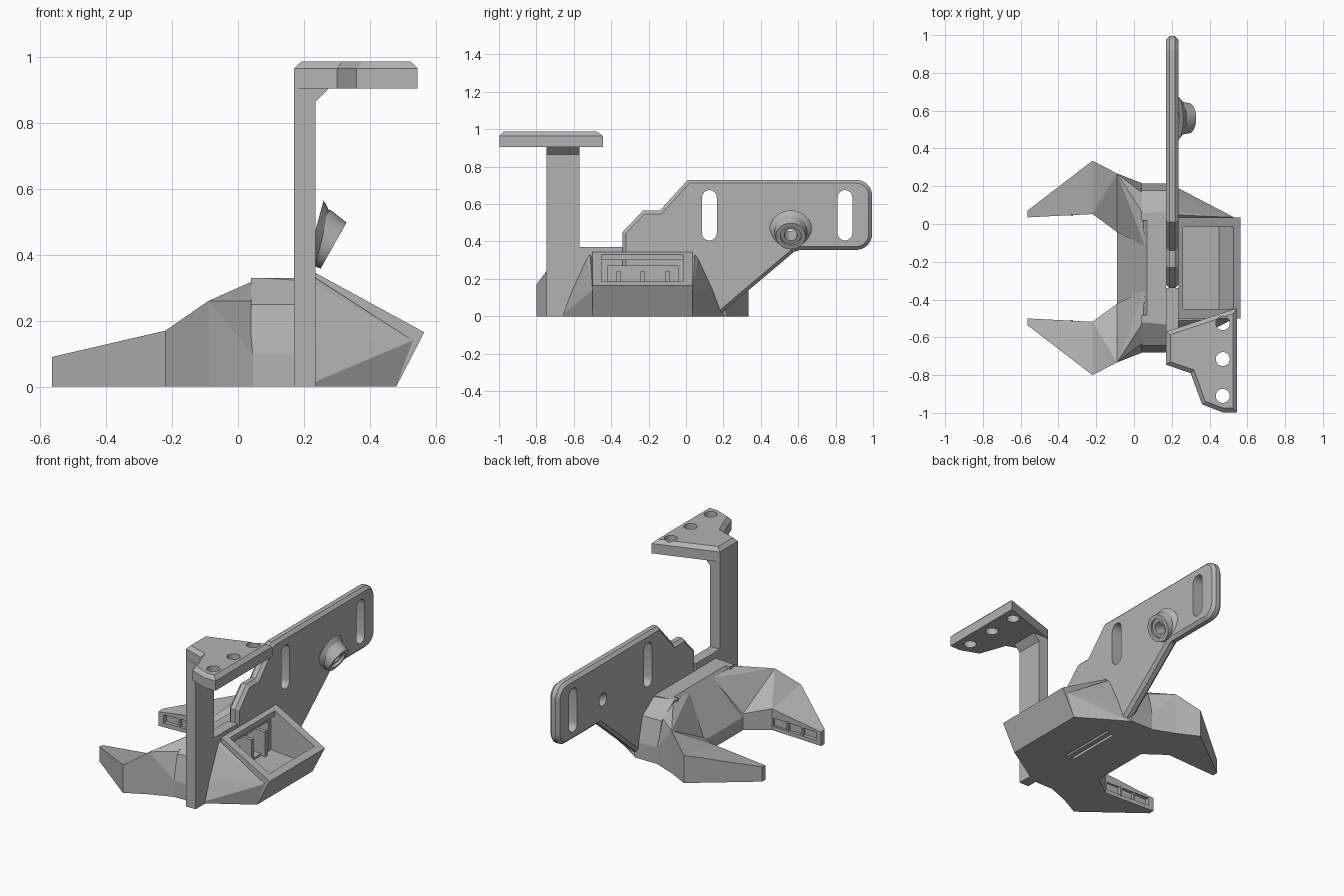
import bpy, bmesh, math
from mathutils import Vector, Matrix

cube = bpy.data.objects.get("Cube")
if cube:
    bpy.data.objects.remove(cube, do_unlink=True)

GREY = bpy.data.materials.new("plain grey plastic")
GREY.use_nodes = True
GREY.diffuse_color = (0.45, 0.45, 0.45, 1)
GREY.node_tree.nodes["Principled BSDF"].inputs["Base Color"].default_value = (0.45, 0.45, 0.45, 1)
MID = -0.2325  # symmetry line of the duct in y


def finish(name, bm):
    bmesh.ops.recalc_face_normals(bm, faces=bm.faces)
    mesh = bpy.data.meshes.new(name)
    bm.to_mesh(mesh)
    bm.free()
    mesh.materials.append(GREY)
    ob = bpy.data.objects.new(name, mesh)
    bpy.context.collection.objects.link(ob)
    return ob


def hull(name, pts, side=1):
    """Convex block; points are x, distance from the symmetry line, z."""
    bm = bmesh.new()
    for x, v, z in pts:
        bm.verts.new((x, MID + side * v, z))
    res = bmesh.ops.convex_hull(bm, input=bm.verts)
    junk = set(res["geom_interior"]) | set(res["geom_unused"])
    bmesh.ops.delete(bm, geom=[g for g in junk if isinstance(g, bmesh.types.BMVert)], context='VERTS')
    bmesh.ops.dissolve_limit(bm, angle_limit=0.02, verts=bm.verts, edges=bm.edges)
    return finish(name, bm)


def prism(name, axis, pts, lo, hi, chamfer=0, caps=()):
    """Outline extruded along an axis, with optional chamfered end caps."""
    def place(a, b, c):
        return {"x": (c, a, b), "y": (a, c, b), "z": (a, b, c)}[axis]
    bm = bmesh.new()
    rings = [[bm.verts.new(place(a, b, c)) for a, b in pts] for c in (lo, hi)]
    ends = [bm.faces.new(r) for r in rings]
    n = len(pts)
    for i in range(n):
        j = (i + 1) % n
        bm.faces.new((rings[0][i], rings[0][j], rings[1][j], rings[1][i]))
    bmesh.ops.recalc_face_normals(bm, faces=bm.faces)
    if chamfer:
        edges = {e for k in caps for e in ends[k].edges}
        bmesh.ops.bevel(bm, geom=list(edges), offset=chamfer, segments=1, affect='EDGES')
    return finish(name, bm)


def box(name, x, y, z):
    return prism(name, "z", [(x[0], y[0]), (x[1], y[0]), (x[1], y[1]), (x[0], y[1])], *z)


def rod(name, start, end, r1, r2, sides=40):
    a, b = Vector(start), Vector(end)
    bm = bmesh.new()
    rot = (b - a).to_track_quat('Z', 'Y').to_matrix().to_4x4()
    bmesh.ops.create_cone(bm, cap_ends=True, segments=sides, radius1=r1, radius2=r2,
                          depth=(b - a).length, matrix=Matrix.Translation((a + b) / 2) @ rot)
    return finish(name, bm)


def arc(cx, cy, r, a0, a1, n=8):
    return [(cx + r * math.cos(math.radians(a0 + (a1 - a0) * i / n)),
             cy + r * math.sin(math.radians(a0 + (a1 - a0) * i / n))) for i in range(n + 1)]


def cut(target, *cutters):
    for c in cutters:
        mod = target.modifiers.new("cut", 'BOOLEAN')
        mod.operation, mod.solver, mod.object = 'DIFFERENCE', 'EXACT', c
        c.hide_render = True
    bpy.context.view_layer.update()
    shape = bpy.data.meshes.new_from_object(target.evaluated_get(bpy.context.evaluated_depsgraph_get()))
    target.modifiers.clear()
    target.data = shape
    for c in cutters:
        bpy.data.objects.remove(c, do_unlink=True)


def smooth(ob):
    bpy.ops.object.select_all(action='DESELECT')
    bpy.context.view_layer.objects.active = ob
    ob.select_set(True)
    bpy.ops.object.shade_smooth_by_angle(angle=math.radians(30))


# Side mounting plate with two slots, a screw hole and an air opening
outline = ([(-0.34, 0), (0.17, 0), (0.59, 0.355)] + arc(0.91, 0.44, 0.085, -90, 0)
           + arc(0.91, 0.645, 0.085, 0, 90)
           + [(0.01, 0.73), (-0.14, 0.565), (-0.23, 0.565), (-0.34, 0.45)])
plate = prism("mounting_plate", "x", outline, 0.17, 0.235, 0.018, (0, 1))
slots = [prism("slot_cutter", "x", arc(y, 0.635, 0.04, 0, 180) + arc(y, 0.445, 0.04, 180, 360), 0.1, 0.3)
         for y in (0.125, 0.85)]
cut(plate, *slots, box("air_cutter", (0.1, 0.3), (-0.42, -0.04), (0.1, 0.27)),
    rod("screw_cutter", (0.10, 0.56, 0.535), (0.33, 0.56, 0.405), 0.035, 0.035))
smooth(plate)

# Angled screw boss with a flared root
for name, a, b, r1, r2 in (("screw_boss", (0.235, 0.56, 0.459), (0.29, 0.56, 0.428), 0.09, 0.08),
                           ("boss_flare", (0.23, 0.56, 0.455), (0.256, 0.56, 0.448), 0.115, 0.085)):
    boss = rod(name, a, b, r1, r2)
    cut(boss, rod("bore_cutter", (0.15, 0.56, 0.507), (0.33, 0.56, 0.405), 0.035, 0.035),
        rod("counterbore_cutter", (0.278, 0.56, 0.435), (0.33, 0.56, 0.405), 0.055, 0.055))
    smooth(boss)

# Wall joining plate and post
wall = box("joining_wall", (0.17, 0.235), (-0.57, -0.34), (0, 0.37))
cut(wall, box("air_cutter", (0.1, 0.3), (-0.42, -0.3), (0.1, 0.27)))

# Post, corner brace and top bracket
box("post", (0.17, 0.235), (-0.745, -0.57), (0, 0.96))
prism("post_brace", "y", [(0.235, 0.865), (0.28, 0.91), (0.235, 0.91)], -0.745, -0.57)
bracket = prism("top_bracket", "z", [(0.17, -0.57), (0.545, -0.445), (0.545, -0.997), (0.47, -0.997),
                                     (0.36, -0.955), (0.3, -0.79), (0.17, -0.745)],
                0.905, 0.987, 0.022, (1,))
cut(bracket, *[rod("hole_cutter", (0.47, y, 0.8), (0.47, y, 1.1), 0.037, 0.037)
               for y in (-0.525, -0.715, -0.91)])
smooth(bracket)

# Tilted inlet box, hollow and open towards the duct
inlet = prism("inlet_box", "y", [(0.235, 0), (0.48, 0), (0.565, 0.165), (0.235, 0.345)], -0.5, 0.035)
cut(inlet, prism("cavity_cutter", "y", [(0.2, 0.09), (0.45, 0.07), (0.525, 0.18), (0.58, 0.29),
                                        (0.26, 0.46), (0.26, 0.3), (0.2, 0.3)], -0.45, -0.015))
for y in (-0.36, -0.23, -0.1):
    box("guide_fin", (0.14, 0.26), (y - 0.012, y + 0.012), (0.07, 0.24))

# Bridge between the two arms, hollowed on the inlet side
bridge = hull("bridge", [(x, s * v, z) for s in (-1, 1) for x, v, z in (
    (-0.09, 0.19, 0), (-0.09, 0.19, 0.08), (0.06, 0.1125, 0.31), (0.07, 0.29, 0.33),
    (0.17, 0.3, 0.33), (0.17, 0.3, 0))])
cut(bridge, box("air_cutter", (0.09, 0.3), (-0.42, -0.04), (0.08, 0.27)))


def station(x, outer, inner, outer_z, inner_z):
    return [(x, outer, 0), (x, inner, 0), (x, outer, outer_z), (x, inner, inner_z)]


# Mirrored arms, shoulders, pods and inlet fairings
for side, label in ((1, "left"), (-1, "right")):
    tip = station(-0.565, 0.3025, 0.2675, 0.09, 0.085)
    elbow = station(-0.22, 0.5675, 0.285, 0.17, 0.13)
    root = station(-0.09, 0.5, 0.19, 0.26, 0.10)
    shoulder = [(0.045, 0.4475, 0), (0.045, 0.4475, 0.1), (0.04, 0.40, 0.26),
                (0.045, 0.2925, 0.32), (0.06, 0.1125, 0.31), (0.06, 0.1125, 0)]
    arm = hull(label + "_arm_tip", tip + elbow, side)
    ys = sorted(MID + side * v for v in (0.2, 0.295))
    cut(arm, box("nozzle_cutter", (-0.53, -0.23), ys, (0.025, 0.075)))
    for x in (-0.43, -0.33):
        ys = sorted(MID + side * v for v in (0.276, 0.30))
        box(label + "_nozzle_vane", (x - 0.006, x + 0.006), ys, (0.02, 0.08))
    hull(label + "_arm_middle", elbow + root, side)
    hull(label + "_shoulder", root + shoulder, side)
    hull(label + "_pod", [(x, v, z) for x in (0.04, 0.2) for v, z in (
        (0.25, 0), (0.4475, 0), (0.4475, 0.1), (0.41, 0.25), (0.29, 0.33), (0.25, 0.33))], side)
    hull(label + "_fairing", [(0.2, 0.44, 0), (0.235, 0.4175, 0), (0.235, 0.375, 0.14), (0.235, 0.28, 0.33),
                              (0.2, 0.3, 0.33), (0.2, 0.2675, 0), (0.2, 0.2675, 0.33),
                              (0.48, 0.2675, 0), (0.53, 0.2675, 0.14)], side)
